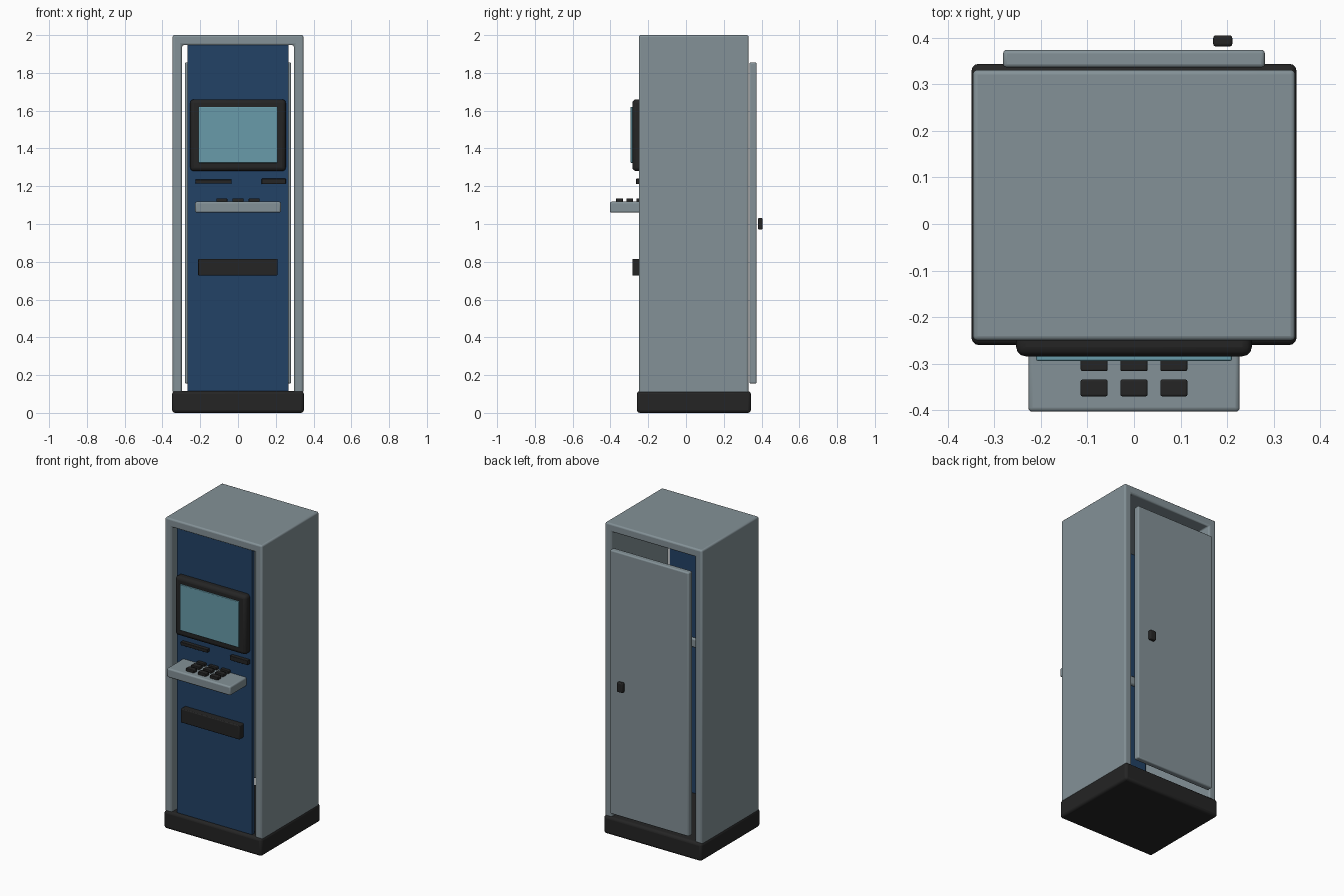
import bpy

if "Cube" in bpy.data.objects:
    bpy.data.objects.remove(bpy.data.objects["Cube"])


def material(name, rgb):
    m = bpy.data.materials.new(name)
    m.diffuse_color = (*rgb, 1)
    m.use_nodes = True
    m.node_tree.nodes["Principled BSDF"].inputs["Base Color"].default_value = m.diffuse_color
    return m


GREY = material("steel_grey", (0.23, 0.285, 0.31))
BLUE = material("panel_blue", (0.016, 0.054, 0.132))
BLACK = material("soft_black", (0.018, 0.018, 0.018))
GLASS = material("screen_teal", (0.14, 0.33, 0.40))


def solid(name, verts, faces, mat, bevel, segments=3):
    """Mesh object with rounded edges."""
    me = bpy.data.meshes.new(name)
    me.from_pydata(verts, [], faces)
    me.materials.append(mat)
    ob = bpy.data.objects.new(name, me)
    bpy.context.collection.objects.link(ob)
    if bevel:
        mod = ob.modifiers.new("round_edges", 'BEVEL')
        mod.width = bevel
        mod.segments = segments
    bpy.context.view_layer.objects.active = ob
    ob.select_set(True)
    bpy.ops.object.shade_smooth_by_angle(angle=0.6)
    ob.select_set(False)
    return ob


def extrude_y(name, profile, y0, y1, mat, bevel):
    """Extrude a counter-clockwise x/z profile from y0 (front) to y1 (back)."""
    n = len(profile)
    verts = [(x, y, z) for y in (y0, y1) for x, z in profile]
    faces = [tuple(range(n)), tuple(range(2 * n - 1, n - 1, -1))]
    faces += [(i, i + n, (i + 1) % n + n, (i + 1) % n) for i in range(n)]
    return solid(name, verts, faces, mat, bevel)


def box(name, x, y, z, mat, bevel):
    profile = [(x[0], z[0]), (x[1], z[0]), (x[1], z[1]), (x[0], z[1])]
    return extrude_y(name, profile, *y, mat, bevel)


# Plinth
box("base", (-0.349, 0.349), (-0.26, 0.344), (0, 0.115), BLACK, 0.016)

# Cabinet shell: two sides and a roof, open at front and back
W, T, FLOOR, TOP = 0.346, 0.05, 0.105, 2.0
shell = [(-W, FLOOR), (-W + T, FLOOR), (-W + T, TOP - 0.053), (W - T, TOP - 0.053),
         (W - T, FLOOR), (W, FLOOR), (W, TOP), (-W, TOP)]
extrude_y("cabinet_shell", shell, -0.25, 0.331, GREY, 0.01)

# Front panel and rear door with its handle
box("front_panel", (-0.268, 0.268), (-0.24, -0.21), (0.105, 1.95), BLUE, 0.004)
box("rear_door", (-0.281, 0.281), (0.336, 0.374), (0.155, 1.855), GREY, 0.008)
box("door_handle", (0.17, 0.211), (0.381, 0.405), (0.97, 1.032), BLACK, 0.006)

# Display
box("screen_bezel", (-0.253, 0.253), (-0.284, -0.22), (1.28, 1.66), BLACK, 0.02)
box("screen", (-0.21, 0.21), (-0.294, -0.27), (1.324, 1.62), GLASS, 0.004)

# Slots and cash tray
box("receipt_slot", (-0.225, -0.034), (-0.264, -0.23), (1.214, 1.235), BLACK, 0.003)
box("card_slot", (0.125, 0.253), (-0.264, -0.23), (1.211, 1.24), BLACK, 0.003)
box("cash_tray", (-0.211, 0.209), (-0.284, -0.215), (0.727, 0.816), BLACK, 0.005)

# Keypad shelf with a three by three grid of keys
box("keypad_shelf", (-0.227, 0.227), (-0.403, -0.195), (1.06, 1.118), GREY, 0.009)
for row in range(3):
    for col in range(3):
        cx, cy = (col - 1) * 0.0855, -0.352 + row * 0.054
        box("key", (cx - 0.029, cx + 0.029), (cy - 0.018, cy + 0.018),
            (1.108, 1.136), BLACK, 0.004)
